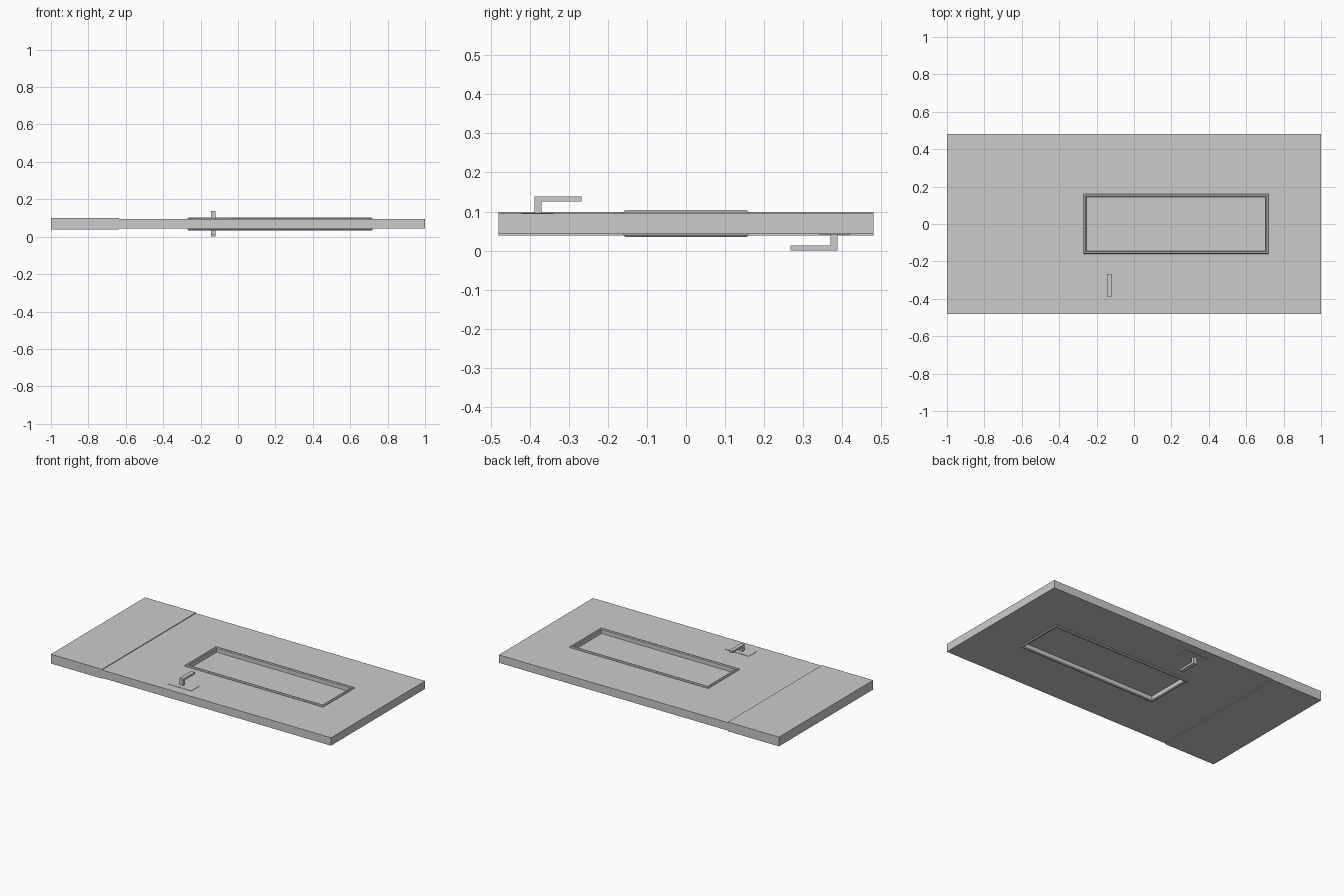
import bpy, bmesh

if "Cube" in bpy.data.objects:
    bpy.data.objects.remove(bpy.data.objects["Cube"], do_unlink=True)

MID = 0.069  # mid-plane of the door thickness

grey = bpy.data.materials.new("plain grey")
grey.use_nodes = True
grey.diffuse_color = (0.6, 0.6, 0.6, 1)
grey.node_tree.nodes["Principled BSDF"].inputs["Base Color"].default_value = (0.6, 0.6, 0.6, 1)


def finish(name, bm):
    bmesh.ops.recalc_face_normals(bm, faces=bm.faces)
    mesh = bpy.data.meshes.new(name)
    bm.to_mesh(mesh)
    bm.free()
    mesh.materials.append(grey)
    obj = bpy.data.objects.new(name, mesh)
    bpy.context.collection.objects.link(obj)
    return obj


def rect_rings(name, rings, closed=True):
    """Skin a loop of rectangles, each given as x0, x1, y0, y1, z."""
    bm = bmesh.new()
    loops = [[bm.verts.new(p) for p in ((a, c, z), (b, c, z), (b, d, z), (a, d, z))]
             for a, b, c, d, z in rings]
    pairs = list(zip(loops, loops[1:]))
    if closed:
        pairs.append((loops[-1], loops[0]))
    else:
        bm.faces.new(loops[0])
        bm.faces.new(loops[-1])
    for lo, hi in pairs:
        for i in range(4):
            j = (i + 1) % 4
            bm.faces.new((lo[i], lo[j], hi[j], hi[i]))
    return finish(name, bm)


def box(name, x0, x1, y0, y1, z0, z1):
    return rect_rings(name, [(x0, x1, y0, y1, z0), (x0, x1, y0, y1, z1)], closed=False)


def inset(t, z):
    """Window outline shrunk by t at height z from the mid-plane."""
    return (-0.27 + t, 0.72 - t, -0.16 + t, 0.16 - t, MID + z)


# Door slab with a window opening
hole = inset(0.012, 0)[:4]
outer = (-1, 1, -0.48, 0.48)
H = 0.0255
rect_rings("door_slab", [(*outer, MID - H), (*outer, MID + H),
                         (*hole, MID + H), (*hole, MID - H)])

# Kick plate wrapped around the lower end
box("kick_plate", -1, -0.635, -0.48, 0.48, MID - 0.030, MID + 0.030)

# Window moulding with softened outer edges, and the pane
F = 0.0345
rect_rings("window_frame", [inset(0, -F + 0.005), inset(0, F - 0.005),
                            inset(0.004, F), inset(0.012, F),
                            inset(0.016, F - 0.005), inset(0.016, -F + 0.005),
                            inset(0.012, -F), inset(0.004, -F)])
a, b, c, d, _ = inset(0.014, 0)
box("window_pane", a, b, c, d, MID - 0.004, MID + 0.004)


# Lever handles: the second is the first turned half round the long axis
def handle(side, s):
    def part(name, x0, x1, y0, y1, z0, z1):
        ys, zs = sorted((s * y0, s * y1)), sorted((MID + s * z0, MID + s * z1))
        box(f"{side}_{name}", x0, x1, *ys, *zs)
    part("handle_plate", -0.21, -0.04, -0.42, -0.34, H - 0.002, H + 0.002)
    part("handle_post", -0.145, -0.12, -0.388, -0.37, H, 0.069)
    part("handle_lever", -0.145, -0.12, -0.37, -0.268, 0.056, 0.069)


handle("upper", 1)
handle("lower", -1)
